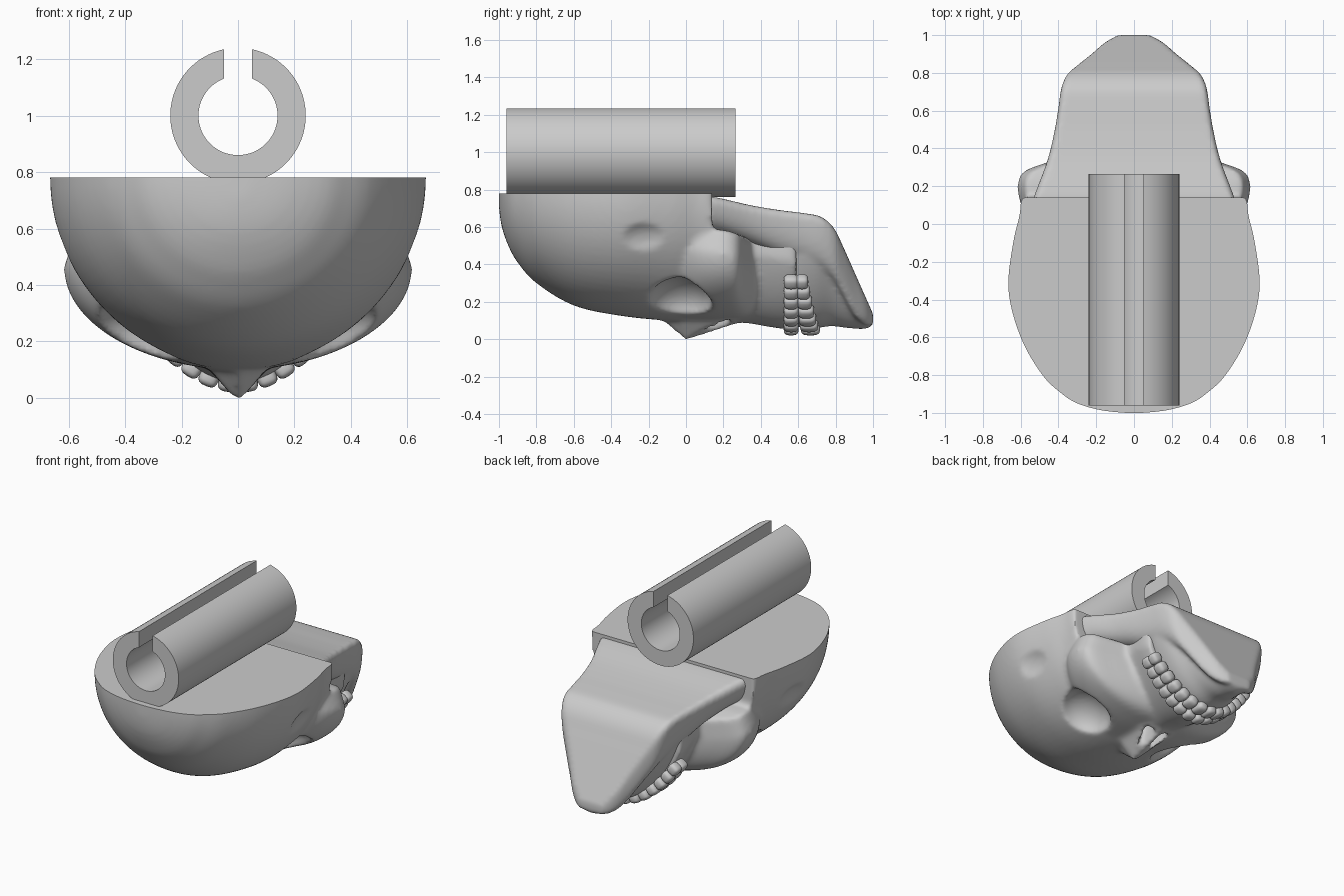
import bpy, bmesh, math
from mathutils import Vector, Matrix

if "Cube" in bpy.data.objects:
    bpy.data.objects.remove(bpy.data.objects["Cube"])


def new_object(name, bm):
    bmesh.ops.recalc_face_normals(bm, faces=bm.faces)
    me = bpy.data.meshes.new(name)
    bm.to_mesh(me)
    bm.free()
    ob = bpy.data.objects.new(name, me)
    bpy.context.collection.objects.link(ob)
    return ob


def activate(ob):
    bpy.ops.object.select_all(action='DESELECT')
    ob.select_set(True)
    bpy.context.view_layer.objects.active = ob


def catmull(rows, steps=5):
    out = []
    for i in range(len(rows) - 1):
        a, b = rows[max(i - 1, 0)], rows[i]
        c, d = rows[i + 1], rows[min(i + 2, len(rows) - 1)]
        for s in range(steps):
            t = s / steps
            out.append([0.5 * (2 * q + (r - p) * t + (2 * p - 5 * q + 4 * r - u) * t * t
                               + (3 * q - p - 3 * r + u) * t ** 3)
                        for p, q, r, u in zip(a, b, c, d)])
    return out + [list(rows[-1])]


def loft(bm, rows, k=2, m=2, up=0.0, inset=1.0, n=40):
    """Rows (y, half width, z of widest line, lowest z); belly is a superellipse."""
    rings = []
    for y, w, zt, zb in catmull(rows):
        w = max(w, 0.01)
        pts = []
        for i in range(n + 1):
            c = math.cos(math.pi * i / n)
            pts.append((w * c, y, zt - (zt - zb) * max(0, 1 - abs(c) ** k) ** (1 / m)))
        pts += [(-w * inset, y, zt + up), (w * inset, y, zt + up)]
        rings.append([bm.verts.new(p) for p in pts])
    for a, b in zip(rings, rings[1:]):
        for i in range(len(a)):
            j = (i + 1) % len(a)
            bm.faces.new((a[i], a[j], b[j], b[i]))
    bm.faces.new(rings[0])
    bm.faces.new(rings[-1][::-1])


def hull(bm, pts):
    vs = [bm.verts.new(p) for p in pts]
    res = bmesh.ops.convex_hull(bm, input=vs)
    junk = [g for g in res['geom_interior'] if isinstance(g, bmesh.types.BMVert)]
    bmesh.ops.delete(bm, geom=junk, context='VERTS')


def ellipsoid(bm, loc, radii, rot=Matrix()):
    mat = Matrix.Translation(loc) @ rot @ Matrix.Diagonal((*radii, 1))
    bmesh.ops.create_icosphere(bm, subdivisions=4, radius=1, matrix=mat)


def sculpt(ob, cutters, voxel, smooth, trim=None):
    """Fuse overlapping volumes, carve, soften, then trim flat."""
    def remesh():
        r = ob.modifiers.new('fuse', 'REMESH')
        r.mode, r.voxel_size, r.use_smooth_shade = 'VOXEL', voxel, True

    def carve(c):
        b = ob.modifiers.new('carve', 'BOOLEAN')
        b.operation, b.object, b.solver = 'DIFFERENCE', c, 'EXACT'
    remesh()
    for c in cutters:
        carve(c)
    if cutters:
        remesh()
    s = ob.modifiers.new('soften', 'SMOOTH')
    s.factor, s.iterations = 0.5, smooth
    if trim:
        carve(trim)
    activate(ob)
    bpy.ops.object.convert(target='MESH')
    bpy.ops.object.shade_smooth_by_angle(angle=math.radians(40))
    for c in cutters + ([trim] if trim else []):
        bpy.data.objects.remove(c)


# Skull: braincase, cheeks, upper jaw and nose
bm = bmesh.new()
T = 0.78
loft(bm, [(-1.0, .05, T, .70), (-.985, .18, T, .60), (-.95, .30, T, .50), (-.9, .38, T, .41),
          (-.8, .485, T, .30), (-.6, .6, T, .18), (-.35, .665, T, .125), (-.1, .64, T, .1),
          (.05, .605, T, .1), (.14, .6, T, .11)], up=.12)
loft(bm, [(-.05, .5, .5, .1), (.05, .575, .48, .1), (.14, .61, .47, .1), (.22, .615, .46, .105),
          (.28, .58, .44, .11), (.33, .45, .42, .12), (.37, .33, .4, .15)], up=.12, inset=.93)
loft(bm, [(.15, .33, .47, .1), (.33, .35, .46, .085), (.42, .36, .45, .07), (.52, .375, .43, .055),
          (.59, .375, .42, .055)], m=1.15, up=.12)
hull(bm, [(0, -.13, .1), (.012, 0, -.004), (-.012, 0, -.004), (.13, -.02, .14), (-.13, -.02, .14),
          (.13, .27, .13), (-.13, .27, .13), (0, .1, .035), (0, .3, .09), (0, 0, .3)])
skull = new_object('skull', bm)

# Cutters: eye sockets, nose cavities, temple hollows
cutters = []
for s in (1, -1):
    bm = bmesh.new()
    ellipsoid(bm, (s * .37, -.03, .2), (.17, .165, .12), Matrix.Rotation(-s * .6, 4, 'Y'))
    cutters.append(new_object('eye_cutter', bm))
    bm = bmesh.new()
    hull(bm, [(s * x, y, z) for x, y, z in
              [(.018, .05, -.05), (.04, .05, -.05), (.018, .25, -.05), (.1, .24, -.05),
               (.018, .06, .2), (.03, .08, .2), (.018, .23, .2), (.08, .22, .2)]])
    cutters.append(new_object('nose_cutter', bm))
    bm = bmesh.new()
    ellipsoid(bm, (s * .715, -.2, .5), (.13, .22, .15))
    cutters.append(new_object('temple_cutter', bm))
bm = bmesh.new()
bmesh.ops.create_cube(bm, size=1, matrix=Matrix.Translation((0, 0, T + .5)) @ Matrix.Diagonal((4, 4, 1, 1)))
sculpt(skull, cutters, 0.014, 8, new_object('back_trim', bm))

# Lower jaw: flat back slab and narrower chin body
bm = bmesh.new()
loft(bm, [(.12, .54, .74, .56), (.2, .51, .725, .55), (.35, .455, .69, .5), (.5, .42, .665, .44),
          (.62, .4, .65, .40), (.72, .385, .63, .36), (.79, .355, .57, .30), (.84, .3, .47, .22),
          (.9, .225, .335, .12), (.96, .155, .2, .075), (1.0, .085, .11, .075)],
     k=8, up=.025, inset=.96)
loft(bm, [(.56, .36, .5, .08), (.62, .37, .5, .06), (.7, .36, .5, .06), (.78, .31, .46, .07),
          (.86, .24, .36, .06), (.94, .16, .2, .055), (.98, .11, .13, .06)], m=1.2)
sculpt(new_object('lower_jaw', bm), [], 0.014, 5)


# Teeth: two rows following the dental arch
def arch(x):
    return Vector((x, 0, .055 + 2.05 * x * x))


bm = bmesh.new()
samples = [arch(i * .37 / 400) for i in range(401)]
lengths = [0]
for a, b in zip(samples, samples[1:]):
    lengths.append(lengths[-1] + (b - a).length)
count = 7
pitch = lengths[-1] / count
for i in range(count):
    idx = min(range(401), key=lambda q: abs(lengths[q] - (i + .5) * pitch))
    p = samples[idx]
    for s in (1, -1):
        turn = Matrix.Rotation(-s * math.atan(4.1 * p.x), 4, 'Y')
        back = i / (count - 1)
        for y, half in ((.562, .04), (.665 - .045 * back, .052 - .018 * back)):
            mat = (Matrix.Translation((s * p.x, y, p.z)) @ turn
                   @ Matrix.Diagonal((pitch * .52, half, .036, 1)))
            res = bmesh.ops.create_icosphere(bm, subdivisions=3, radius=1)
            for v in res['verts']:
                v.co = mat @ Vector([math.copysign(abs(c) ** .65, c) for c in v.co])
teeth = new_object('teeth', bm)
activate(teeth)
bpy.ops.object.shade_smooth()

# Slotted clip tube on the flat back
bm = bmesh.new()
outer, inner, slot, n = .24, .14, .05, 72
profile = []
for r, flip in ((outer, False), (inner, True)):
    a0 = math.asin(slot / r)
    arc = [a0 + (2 * math.pi - 2 * a0) * i / n for i in range(n + 1)]
    profile += [(r * math.sin(a), 1 + r * math.cos(a)) for a in (arc[::-1] if flip else arc)]
ends = [[bm.verts.new((x, y, z)) for x, z in profile] for y in (-.96, .265)]
for i in range(len(profile)):
    j = (i + 1) % len(profile)
    bm.faces.new((ends[0][i], ends[0][j], ends[1][j], ends[1][i]))
for e in ends:
    for i in range(n):
        bm.faces.new((e[i], e[i + 1], e[2 * n - i], e[2 * n + 1 - i]))
tube = new_object('clip_tube', bm)
activate(tube)
bpy.ops.object.shade_smooth_by_angle(angle=math.radians(30))
